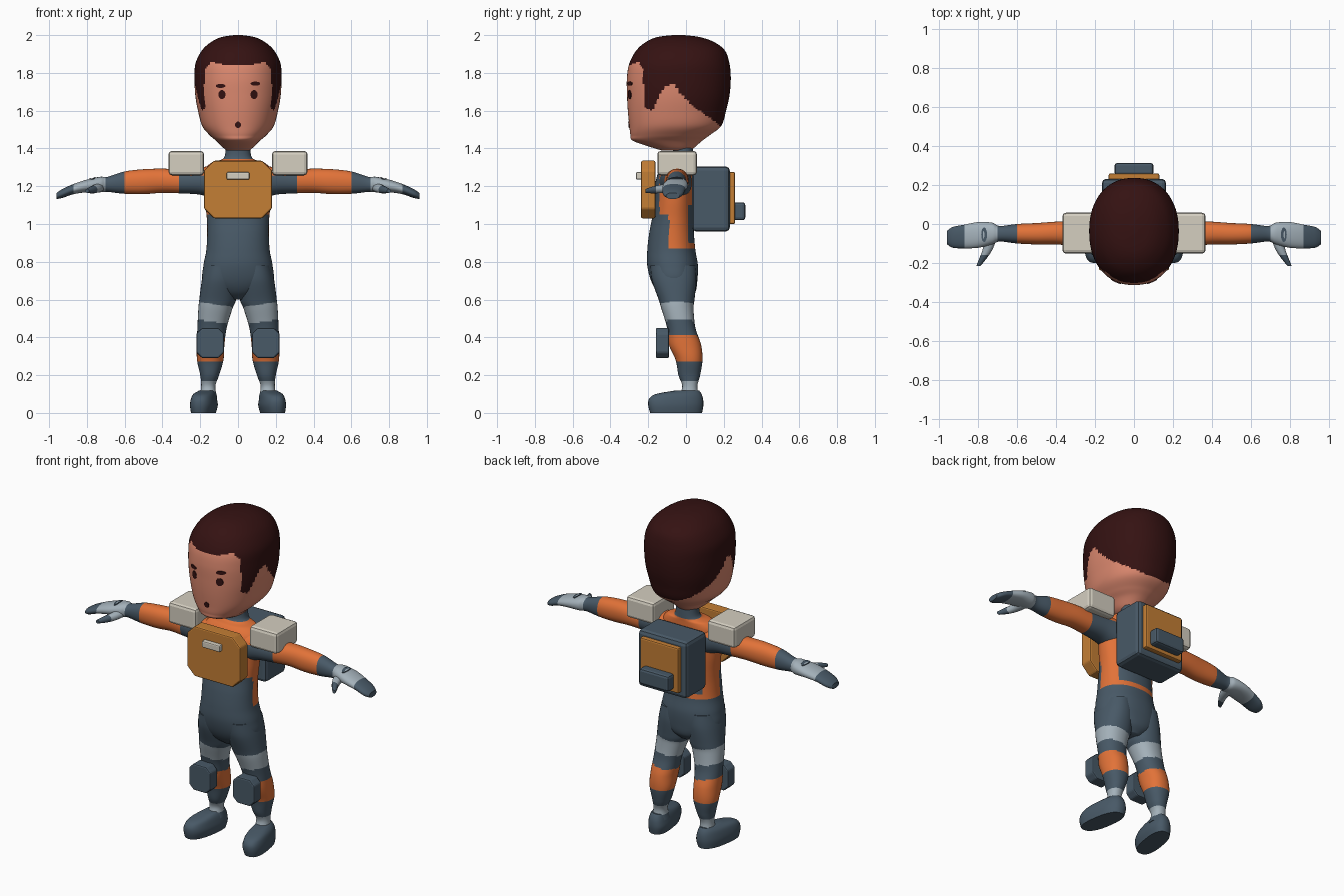
import bpy, bmesh, math
from mathutils import Vector

cube = bpy.data.objects.get("Cube")
if cube:
    bpy.data.objects.remove(cube)


def material(name, rgb):
    m = bpy.data.materials.new(name)
    m.use_nodes = True
    m.diffuse_color = (*rgb, 1)
    m.node_tree.nodes["Principled BSDF"].inputs["Base Color"].default_value = (*rgb, 1)
    return m


SLATE = material("slate", (.065, .1, .135))
ORANGE = material("orange", (.76, .17, .04))
TAN = material("tan", (.55, .21, .035))
BEIGE = material("beige", (.66, .62, .53))
GREY = material("light grey", (.37, .44, .49))
SKIN = material("skin", (.72, .25, .16))
HAIR = material("dark brown hair", (.035, .006, .006))


def finish(name, bm, mats, rule=None, mirror=False, smooth=True):
    """Turn a bmesh into an object, painting faces by a rule."""
    bmesh.ops.recalc_face_normals(bm, faces=bm.faces)
    if rule:
        for f in bm.faces:
            f.material_index = mats.index(rule(*f.calc_center_median()))
    mesh = bpy.data.meshes.new(name)
    bm.to_mesh(mesh)
    bm.free()
    for m in mats:
        mesh.materials.append(m)
    ob = bpy.data.objects.new(name, mesh)
    bpy.context.collection.objects.link(ob)
    if smooth:
        bpy.ops.object.select_all(action='DESELECT')
        ob.select_set(True)
        bpy.context.view_layer.objects.active = ob
        bpy.ops.object.shade_smooth_by_angle(angle=math.radians(50))
    if mirror:
        ob.modifiers.new("mirror", 'MIRROR').use_mirror_merge = False
    return ob


def spline(rings, steps):
    """Catmull-Rom resampling of a list of ring tuples."""
    out = []
    for i in range(len(rings) - 1):
        p0, p1, p2 = rings[max(i - 1, 0)], rings[i], rings[i + 1]
        p3 = rings[min(i + 2, len(rings) - 1)]
        for s in range(steps):
            t = s / steps
            out.append([b + .5 * t * (c - a + t * (2*a - 5*b + 4*c - d + t * (3*(b - c) + d - a)))
                        for a, b, c, d in zip(p0, p1, p2, p3)])
    return out + [list(rings[-1])]


def loft(name, axis, rings, mats, rule=None, mirror=False, sides=32, steps=8, power=2.2, shear=0):
    """Loft superellipse rings (t, a0, a1, b0, b1) along an axis."""
    bm = bmesh.new()
    loops = []
    for t, a0, a1, b0, b1 in spline(rings, steps):
        loop = []
        for k in range(sides):
            u = 2 * math.pi * k / sides
            c, s = (math.copysign(abs(v) ** (2 / power), v) for v in (math.cos(u), math.sin(u)))
            a = (a0 + a1) / 2 + c * (a1 - a0) / 2
            b = (b0 + b1) / 2 + s * (b1 - b0) / 2
            x, y, z = {'x': (t, a, b), 'y': (a, t, b), 'z': (a, b, t)}[axis]
            loop.append(bm.verts.new((x + shear * y, y, z)))
        loops.append(loop)
    for lo, hi in zip(loops, loops[1:]):
        for k in range(sides):
            n = (k + 1) % sides
            bm.faces.new((lo[k], lo[n], hi[n], hi[k]))
    bm.faces.new(loops[0])
    bm.faces.new(loops[-1])
    return finish(name, bm, mats, rule, mirror)


def box(name, lo, hi, mat, corner=0, bevel=.015, mirror=False):
    """Bevelled box; corner chamfers the outline seen from the front."""
    bm = bmesh.new()
    bmesh.ops.create_cube(bm, size=1)
    for v in bm.verts:
        v.co = [(l + h) / 2 + c * (h - l) for l, h, c in zip(lo, hi, v.co)]
    if corner:
        edges = [e for e in bm.edges if abs((e.verts[0].co - e.verts[1].co).y) > .001]
        bmesh.ops.bevel(bm, geom=edges, offset=corner, segments=1, affect='EDGES', profile=.5)
    bmesh.ops.bevel(bm, geom=bm.edges[:], offset=bevel, segments=2, affect='EDGES', profile=.5)
    return finish(name, bm, [mat], mirror=mirror, smooth=False)


def decal(name, target, centre, size, direction, mat, mirror=False):
    """Thin oval patch projected on a target surface."""
    bpy.context.view_layer.update()
    d = Vector(direction)
    up = Vector((0, 0, 1)) if d.y else Vector((0, 1, 0))
    bm = bmesh.new()
    rim = []
    for k in range(14):
        u = 2 * math.pi * k / 14
        p = Vector(centre) + Vector((size[0] * math.cos(u), 0, 0)) + up * size[1] * math.sin(u)
        hit, where, _, _ = target.ray_cast(p, d)
        rim.append((where if hit else p) - d * .004)
    outer = [bm.verts.new(p) for p in rim]
    inner = [bm.verts.new(p + d * .008) for p in rim]
    bm.faces.new(outer)
    bm.faces.new(inner)
    for k in range(14):
        n = (k + 1) % 14
        bm.faces.new((outer[k], outer[n], inner[n], inner[k]))
    return finish(name, bm, [mat], mirror=mirror, smooth=False)


# Head, with the hairline as height against depth
HAIRLINE = [(-.4, 1.83), (-.3, 1.84), (-.25, 1.86), (-.228, 1.82), (-.222, 1.62), (-.18, 1.6),
            (-.15, 1.66), (-.11, 1.73), (-.06, 1.74), (-.03, 1.69), (.03, 1.63), (.19, 1.515), (.4, 1.5)]


def head_rule(x, y, z):
    for (y0, z0), (y1, z1) in zip(HAIRLINE, HAIRLINE[1:]):
        if y0 <= y < y1:
            return HAIR if z > z0 + (z1 - z0) * (y - y0) / (y1 - y0) else SKIN


head_profile = [(1.39, .06, -.13, .03), (1.405, .08, -.18, .045), (1.44, .115, -.28, .085),
                (1.47, .15, -.294, .125), (1.52, .19, -.3, .187), (1.6, .212, -.308, .212),
                (1.68, .226, -.312, .23), (1.77, .23, -.313, .237), (1.85, .225, -.3, .23),
                (1.92, .19, -.262, .205), (1.965, .14, -.21, .145), (1.99, .085, -.15, .07), (2, .02, -.07, -.01)]
head = loft("head", 'z', [(z, -w, w, f, b) for z, w, f, b in head_profile],
            [SKIN, HAIR], head_rule, sides=128, steps=9)

# Face details
for side, tag in ((-1, "right"), (1, "left")):
    decal(tag + "_eye", head, (side * .085, -1, 1.685), (.019, .024), (0, 1, 0), HAIR)
    decal(tag + "_brow", head, (side * .092, -1, 1.737 + side * .006), (.026, .011), (0, 1, 0), HAIR)
decal("mouth", head, (0, -1, 1.525), (.016, .017), (0, 1, 0), HAIR)


# Torso and neck
def torso_rule(x, y, z):
    if z > 1.345 or z < .865:
        return SLATE
    if y > 0 and abs(x) < .12 and .9 < z < 1.1:
        return SLATE
    front = -.09 if z < 1.05 else -.14
    return ORANGE if y > front or z > 1.29 else SLATE


torso_profile = [(.6, .05, -.1, .02), (.64, .13, -.15, .05), (.7, .186, -.185, .06), (.78, .183, -.205, .063),
                 (.86, .168, -.205, .05), (.95, .163, -.195, .042), (1.03, .165, -.18, .04),
                 (1.12, .175, -.17, .04), (1.2, .18, -.165, .04), (1.28, .178, -.145, .04),
                 (1.325, .14, -.115, .04), (1.35, .075, -.075, .04), (1.43, .065, -.07, .035)]
loft("torso", 'z', [(z, -w, w, f, b) for z, w, f, b in torso_profile],
     [SLATE, ORANGE], torso_rule, sides=64, steps=9)


# Legs with coloured bands
def leg_rule(x, y, z):
    tilted = z - .15 * (x - .12)
    if tilted > .575 or .4 < tilted < .48 or .17 < z < .27:
        return SLATE
    if tilted > .48 or .11 < z < .2:
        return GREY
    return ORANGE if z > .2 else SLATE


loft("legs", 'z', [(.78, .01, .175, -.19, .05), (.7, 0, .192, -.18, .055), (.6, .01, .205, -.145, .045),
                   (.55, .03, .21, -.13, .04), (.45, .06, .215, -.1, .05), (.36, .072, .218, -.09, .08),
                   (.28, .077, .217, -.055, .087), (.2, .1, .2, -.04, .075), (.14, .12, .195, -.02, .06),
                   (.08, .11, .205, -.04, .07)],
     [SLATE, GREY, ORANGE], leg_rule, mirror=True, steps=12)

# Boots, toes turned slightly outward
loft("boots", 'z', [(0, .115, .235, -.19, .085), (.04, .105, .24, -.2, .092), (.075, .11, .235, -.195, .09),
                    (.1, .118, .225, -.16, .082), (.118, .13, .205, -.06, .07)],
     [SLATE], mirror=True, steps=4, power=2.5, shear=-.15)
box("knee_pads", (.075, -.16, .29), (.22, -.09, .45), SLATE, corner=.03, bevel=.008, mirror=True)


# Arms and gloves
def arm_rule(x, y, z):
    if x < .31:
        return SLATE if z < 1.26 else ORANGE
    if x < .605:
        return ORANGE
    return GREY if .7 < x < .868 else SLATE


arms = loft("arms", 'x', [(.12, -.14, .03, 1.13, 1.31), (.2, -.13, .02, 1.155, 1.3), (.3, -.115, .015, 1.162, 1.29),
                          (.4, -.105, .012, 1.165, 1.293), (.5, -.105, .005, 1.158, 1.29),
                          (.6, -.1, 0, 1.16, 1.278), (.69, -.09, -.01, 1.17, 1.25), (.73, -.105, .007, 1.168, 1.25),
                          (.8, -.122, .01, 1.168, 1.235), (.87, -.125, -.003, 1.158, 1.212),
                          (.93, -.122, -.015, 1.138, 1.185), (.96, -.105, -.035, 1.132, 1.165)],
            [SLATE, ORANGE, GREY], arm_rule, mirror=True, steps=9)
loft("thumbs", 'y', [(-.05, .7, .77, 1.17, 1.22), (-.12, .722, .775, 1.165, 1.21),
                     (-.17, .752, .792, 1.162, 1.2), (-.215, .788, .81, 1.165, 1.185)],
     [GREY, SLATE], lambda x, y, z: SLATE if y < -.16 else GREY, mirror=True, sides=12)
decal("glove_marks", arms, (.77, -.055, 2), (.015, .038), (0, 0, -1), SLATE, mirror=True)

# Shoulder guards and chest plate
box("shoulder_guards", (.18, -.152, 1.258), (.368, .058, 1.387), BEIGE, bevel=.018, mirror=True)
box("chest_plate", (-.18, -.238, 1.03), (.18, -.162, 1.335), TAN, corner=.052, bevel=.008)
box("chest_tab", (-.06, -.265, 1.235), (.06, -.232, 1.275), BEIGE, bevel=.007)

# Backpack
box("backpack", (-.165, .032, .96), (.165, .232, 1.305), SLATE, bevel=.022)
box("backpack_panel", (-.13, .225, 1.0), (.13, .26, 1.275), TAN, bevel=.008)
box("backpack_pouch", (-.1, .25, 1.02), (.1, .314, 1.115), SLATE, bevel=.014)
